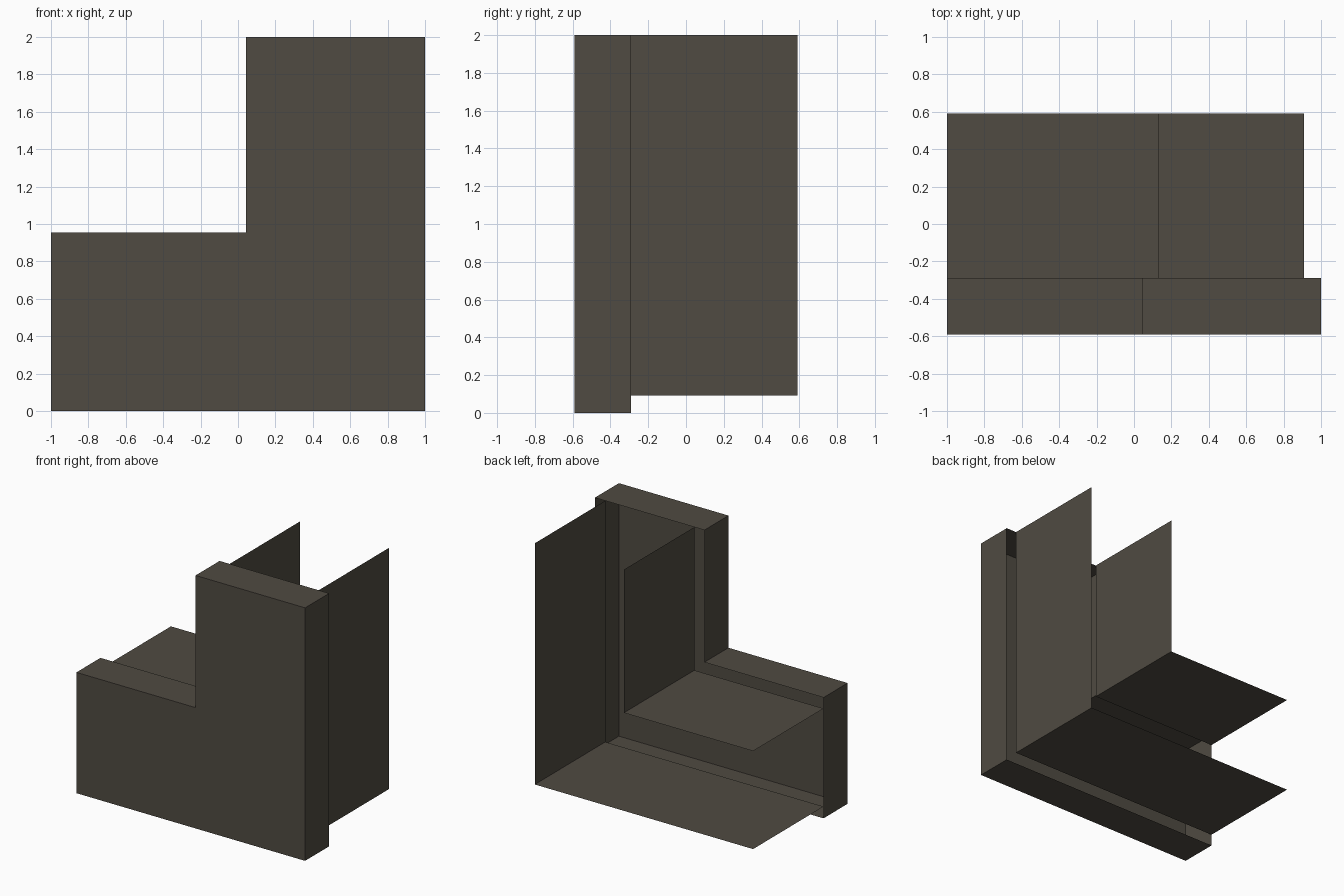
import bpy
import bmesh

if "Cube" in bpy.data.objects:
    bpy.data.objects.remove(bpy.data.objects["Cube"])

Y_FRONT, Y_RIM, Y_BACK = -0.59, -0.29, 0.59

mat = bpy.data.materials.new("dark taupe")
mat.diffuse_color = (0.08, 0.07, 0.054, 1.0)
mat.use_nodes = True
mat.node_tree.nodes["Principled BSDF"].inputs["Base Color"].default_value = mat.diffuse_color


def sweep(name, profile, y0, y1, closed=False):
    """Sweep an (x, z) outline along y as thin walls; closed outlines get a front cap."""
    bm = bmesh.new()
    front = [bm.verts.new((x, y0, z)) for x, z in profile]
    back = [bm.verts.new((x, y1, z)) for x, z in profile]
    n = len(profile)
    for i in range(n if closed else n - 1):
        j = (i + 1) % n
        bm.faces.new((front[j], front[i], back[i], back[j]))
    if closed:
        bm.faces.new(front)
    mesh = bpy.data.meshes.new(name)
    bm.to_mesh(mesh)
    bm.free()
    mesh.materials.append(mat)
    obj = bpy.data.objects.new(name, mesh)
    bpy.context.collection.objects.link(obj)
    return obj


# L-shaped front cover: hollow shell, open at the back
sweep("front_cover",
      [(-1, 0), (1, 0), (1, 2), (0.042, 2), (0.042, 0.955), (-1, 0.955)],
      Y_FRONT, Y_RIM, closed=True)

# Thin L-shaped channel sheets running backwards, open at both ends
sweep("outer_channel_wall", [(-1, 0.093), (0.909, 0.093), (0.909, 2)], Y_RIM, Y_BACK)
sweep("inner_channel_wall", [(0.13, 2), (0.13, 0.868), (-1, 0.868)], Y_RIM, Y_BACK)
